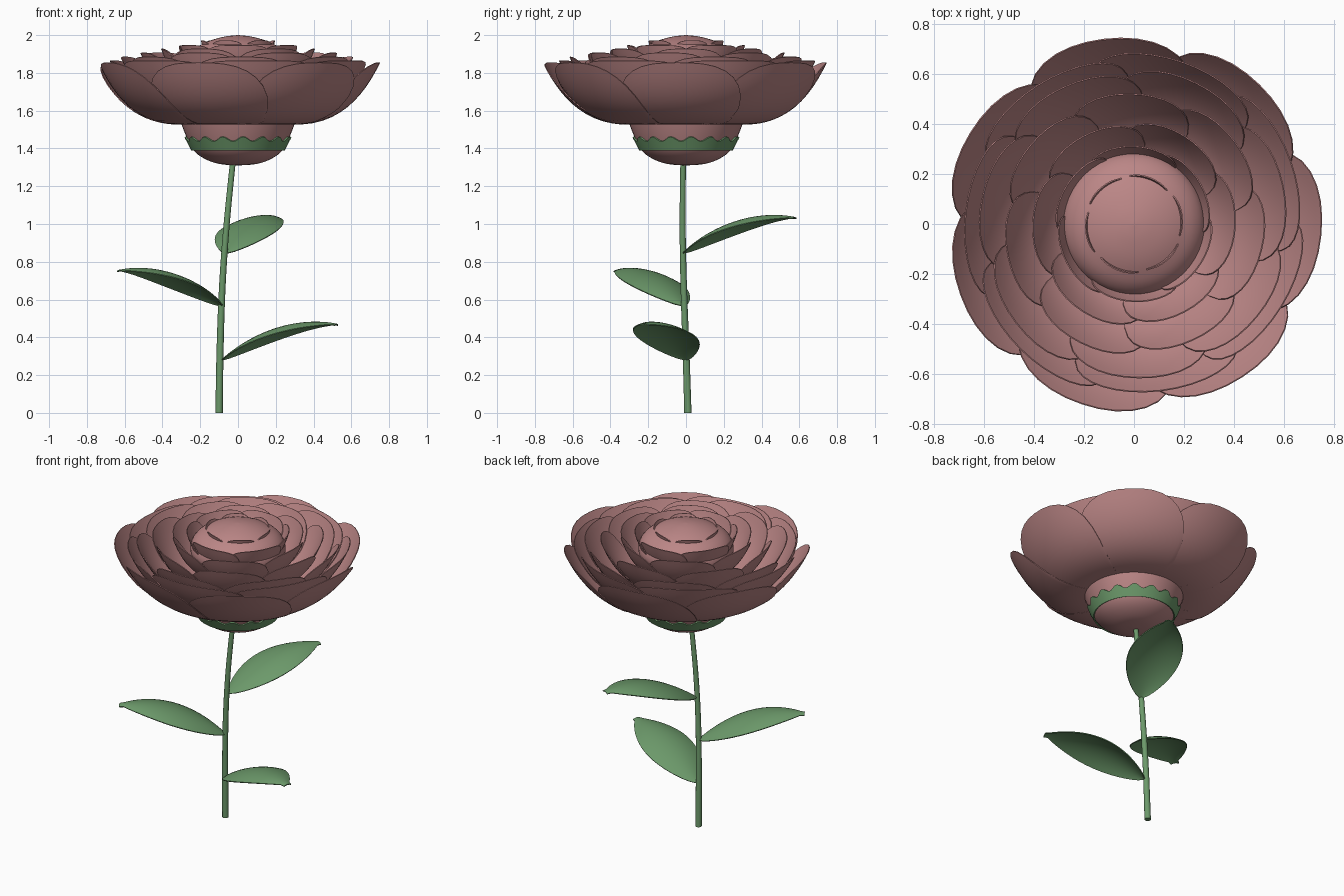
import bpy, bmesh, math
from mathutils import Vector

if "Cube" in bpy.data.objects:
    bpy.data.objects.remove(bpy.data.objects["Cube"])


def material(name, rgb):
    m = bpy.data.materials.new(name)
    m.diffuse_color = (*rgb, 1)
    m.use_nodes = True
    m.node_tree.nodes["Principled BSDF"].inputs["Base Color"].default_value = m.diffuse_color
    return m


PINK = material("dusty_pink", (0.50, 0.24, 0.24))
GREEN = material("leaf_green", (0.15, 0.32, 0.145))


def sheet(name, fns, nu, nv, mat, thickness=0.0):
    """Mesh made of one grid per surface function fn(u, v), u and v in 0..1."""
    bm = bmesh.new()
    for fn in fns:
        rows = [[bm.verts.new(fn(i / nu, j / nv)) for i in range(nu + 1)]
                for j in range(nv + 1)]
        for a, b in zip(rows, rows[1:]):
            for i in range(nu):
                bm.faces.new((a[i], a[i + 1], b[i + 1], b[i]))
        bmesh.ops.remove_doubles(bm, verts=[v for r in rows for v in r], dist=1e-5)
    bmesh.ops.recalc_face_normals(bm, faces=bm.faces)
    me = bpy.data.meshes.new(name)
    bm.to_mesh(me)
    bm.free()
    me.materials.append(mat)
    ob = bpy.data.objects.new(name, me)
    bpy.context.collection.objects.link(ob)
    bpy.ops.object.select_all(action='DESELECT')
    ob.select_set(True)
    bpy.context.view_layer.objects.active = ob
    if thickness:
        s = ob.modifiers.new("thickness", 'SOLIDIFY')
        s.thickness, s.offset = thickness, 0
        bpy.ops.object.modifier_apply(modifier=s.name)
    bpy.ops.object.shade_smooth_by_angle(angle=math.radians(40))
    return ob


def along(points, t):
    """Smooth position on a polyline (Catmull-Rom)."""
    p = [Vector(q) for q in points]
    k = min(int(t * (len(p) - 1)), len(p) - 2)
    f = t * (len(p) - 1) - k
    a, b = p[k], p[k + 1]
    ma = (b - p[max(k - 1, 0)]) / 2
    mb = (p[min(k + 2, len(p) - 1)] - a) / 2
    return (a * (1 + 2 * f) * (1 - f) ** 2 + ma * f * (1 - f) ** 2
            + b * f * f * (3 - 2 * f) - mb * f * f * (1 - f))


def lathe(profile):
    def fn(u, v):
        r, z = along(profile, v)
        a = 2 * math.pi * u
        return (r * math.cos(a), r * math.sin(a), z)
    return fn


def bezier(a, b, c, d, t):
    s = 1 - t
    return a * s**3 + 3 * b * s * s * t + 3 * c * s * t * t + d * t**3


def petal(centre, half, radius, z0, z1, power):
    """Cupped petal: rounded top edge, one side tucked under its neighbour."""
    def fn(u, v):
        s = math.sin((u - 0.5) * math.pi)
        h = max(0.25, (1 - abs(s) ** power) ** (1 / power))
        t = v * h
        r = radius * bezier(0.36, 0.72, 0.89, 1.0, t) * (1 + 0.025 * s * t)
        z = z0 + (z1 - z0) * bezier(0.0, -0.06, 0.48, 1.0, t)
        a = centre + s * half
        return (r * math.cos(a), r * math.sin(a), z)
    return fn


# Petal rings: name, count, first petal angle, radius, base z, top z, edge power
rings = [
    ("outer_petals", 7, 48, 0.748, 1.53, 1.855, 2.8),
    ("second_petals", 7, 22, 0.675, 1.555, 1.865, 5.0),
    ("third_petals", 7, 66, 0.615, 1.59, 1.885, 3.3),
    ("fourth_petals", 7, 40, 0.52, 1.635, 1.907, 3.3),
    ("fifth_petals", 6, 0, 0.405, 1.69, 1.928, 3.3),
    ("inner_petals", 6, 30, 0.31, 1.73, 1.946, 5.0),
    ("bud_petals", 6, 10, 0.195, 1.80, 1.972, 3.3),
]
for name, n, first, radius, z0, z1, power in rings:
    half = 1.32 * math.pi / n
    sheet(name, [petal(math.radians(first) + 2 * math.pi * k / n, half,
                       radius, z0, z1, power) for k in range(n)],
          20, 12, PINK, 0.005)

# Closed bud in the middle
sheet("bud", [lathe([(0, 2.0), (0.06, 1.994), (0.13, 1.977), (0.19, 1.952),
                     (0.245, 1.918), (0.28, 1.87), (0.285, 1.80), (0.22, 1.70)])],
      48, 28, PINK)

# Rounded cup below the petals
sheet("flower_cup", [lathe([(0, 1.31), (0.10, 1.318), (0.18, 1.347), (0.235, 1.39),
                            (0.268, 1.45), (0.30, 1.53), (0.31, 1.57)])],
      48, 24, PINK)


# Scalloped green band around the cup
def calyx(u, v):
    a = 2 * math.pi * u
    z = 1.39 + (0.06 + 0.012 * math.sin(16 * a)) * v
    r = 0.243 + 0.52 * (z - 1.39)
    return (r * math.cos(a), r * math.sin(a), z)


sheet("calyx", [calyx], 128, 5, GREEN, 0.008)

# Gently bent stem with a closed foot
stem_path = [(-0.10, 0.01, 0), (-0.095, 0.0, 0.33), (-0.083, -0.012, 0.67),
             (-0.06, -0.018, 1.0), (-0.025, -0.015, 1.35)]


def stem(u, v):
    c = along(stem_path, max(0, v - 0.04) / 0.96)
    r = 0 if v == 0 else 0.020 - 0.005 * v
    a = 2 * math.pi * u
    return (c.x + r * math.cos(a), c.y + r * math.sin(a), c.z)


sheet("stem", [stem], 14, 25, GREEN)


# Arched leaves with drooping sides and a blunt tip
def leaf(base, azimuth, length=0.645, width=0.165):
    d = Vector((math.cos(azimuth), math.sin(azimuth), 0))
    side = Vector((-d.y, d.x, 0))

    def fn(u, v):
        q = 2 * u - 1
        w = width * max(0.0, math.sin(math.pi * v ** 0.92)) ** 0.8
        w = max(w, 0.004 + 0.022 * v)
        z = 0.49 * v - 0.30 * v * v - 0.042 * q * q * w / width
        return Vector(base) + d * (length * v) + side * (q * w) + Vector((0, 0, z))
    return fn


for name, base, deg in [("lower_leaf", (-0.085, 0, 0.28), -20),
                        ("middle_leaf", (-0.085, -0.01, 0.565), 213),
                        ("upper_leaf", (-0.065, -0.015, 0.845), 66)]:
    sheet(name, [leaf(base, math.radians(deg))], 12, 24, GREEN, 0.006)
